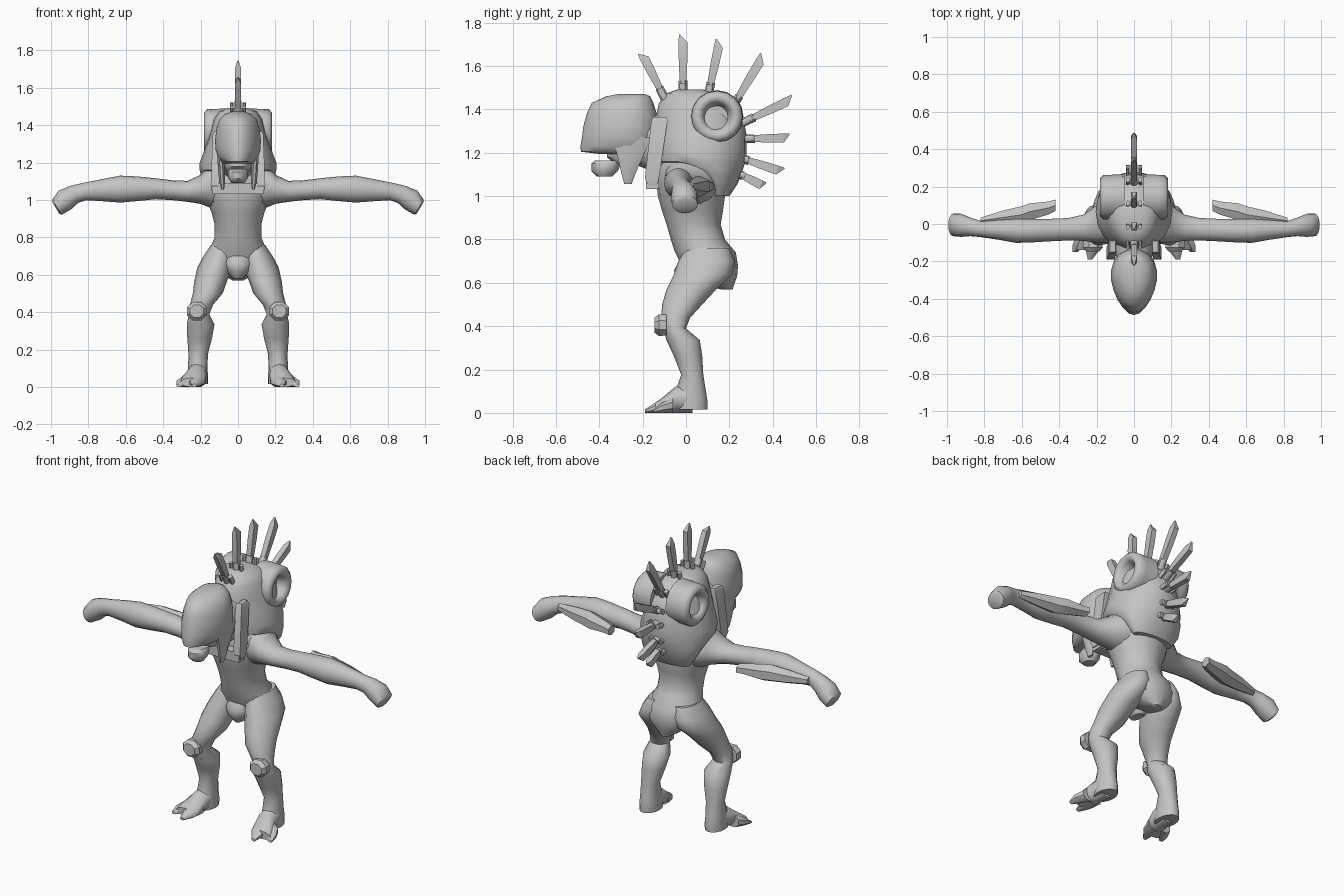
import bpy, bmesh, math
from mathutils import Vector as V

grey = bpy.data.materials.new("plain grey")
grey.diffuse_color = (0.55, 0.55, 0.55, 1)


def loft(name, rings, n=16, pair=False, egg=0.0, sharp=45):
    """Skin rings given as (centre, u, v); pair also builds the mirrored copy."""
    for side in ((1, -1) if pair else (1,)):
        bm = bmesh.new()
        off = math.pi / n if n <= 8 else 0
        k = 1 / math.cos(off) if n <= 8 else 1
        loops = []
        for c, u, v in rings:
            loop = []
            for i in range(n):
                a = 2 * math.pi * i / n + off
                p = V(c) + V(u) * (k * math.cos(a) * (1 + egg * math.sin(a))) + V(v) * (k * math.sin(a))
                loop.append(bm.verts.new((p.x * side, p.y, p.z)))
            loops.append(loop)
        for a, b in zip(loops, loops[1:]):
            for i in range(n):
                j = (i + 1) % n
                bm.faces.new((a[i], a[j], b[j], b[i]))
        bm.faces.new(loops[0])
        bm.faces.new(loops[-1])
        bmesh.ops.recalc_face_normals(bm, faces=bm.faces)
        for f in bm.faces:
            f.smooth = True
        for e in bm.edges:
            e.smooth = e.calc_face_angle(0) < math.radians(sharp)
        label = name if not pair else name + ("_left" if side > 0 else "_right")
        me = bpy.data.meshes.new(label)
        bm.to_mesh(me)
        bm.free()
        me.materials.append(grey)
        bpy.context.collection.objects.link(bpy.data.objects.new(label, me))


def level(z, y0, y1, w, x=0):
    """Horizontal ring from y0 to y1 with half width w."""
    return ((x, (y0 + y1) / 2, z), (w, 0, 0), (0, (y1 - y0) / 2, 0))


def levels(rows):
    return [level(*r) for r in rows]


def across(x, y, z, ry, rz, tilt=0):
    """Ring facing along x, tilted about y."""
    t = math.radians(tilt)
    return ((x, y, z), (0, ry, 0), (rz * math.sin(t), 0, rz * math.cos(t)))


def along(x, y, z, rx, rz):
    """Ring facing along y."""
    return ((x, y, z), (rx, 0, 0), (0, 0, rz))


# torso and pelvis
loft("torso", levels([
    (1.22, -.08, .14, .13), (1.17, -.12, .17, .18), (1.10, -.14, .18, .2), (1.0, -.13, .18, .17),
    (.93, -.11, .17, .14), (.87, -.09, .16, .125), (.80, -.07, .18, .125), (.74, -.05, .23, .15),
    (.68, -.02, .24, .165), (.63, .0, .236, .13), (.60, .06, .225, .08), (.57, .16, .215, .03)]))
loft("groin_guard", levels([
    (.70, -.03, .08, .07), (.66, -.055, .1, .08), (.62, -.05, .1, .065), (.58, -.02, .07, .025)]))

# legs
loft("leg", levels([
    (.76, .0, .2, .06, .085), (.70, -.035, .225, .085, .1), (.64, -.055, .215, .095, .122),
    (.57, -.09, .14, .088, .145), (.50, -.11, .075, .08, .162), (.44, -.115, .02, .062, .195),
    (.39, -.105, .0, .055, .208), (.335, -.09, .064, .074, .2), (.26, -.055, .075, .066, .205),
    (.175, -.022, .08, .052, .213), (.10, -.05, .092, .052, .215), (.05, -.06, .1, .055, .215),
    (.015, -.06, .098, .055, .215)]), pair=True)
loft("knee_pad", [along(.22, -.09, .405, .05, .048), along(.22, -.125, .405, .053, .05),
                  along(.22, -.146, .405, .036, .034)], n=8, pair=True, sharp=35)

# feet with two toes
loft("foot", [along(.215, .03, .07, .05, .07), along(.222, -.05, .06, .055, .06),
              along(.24, -.11, .035, .066, .035), along(.25, -.14, .024, .06, .024)], n=12, pair=True)
loft("inner_toe", [along(.215, -.08, .035, .045, .035), along(.222, -.14, .024, .036, .024),
                   along(.235, -.19, .008, .012, .008)], n=8, pair=True)
loft("outer_toe", [along(.265, -.06, .035, .04, .035), along(.295, -.11, .024, .033, .024),
                   along(.315, -.15, .008, .014, .008)], n=8, pair=True)

# arms ending in a hand bent downward
loft("arm", [
    across(.06, .03, 1.07, .12, .12), across(.14, .025, 1.075, .125, .12), across(.20, .0, 1.057, .1, .078),
    across(.27, -.02, 1.046, .07, .056), across(.35, -.028, 1.052, .06, .053), across(.44, -.032, 1.06, .06, .056),
    across(.54, -.035, 1.06, .063, .066), across(.63, -.035, 1.058, .066, .072), across(.72, -.03, 1.053, .055, .06),
    across(.82, -.027, 1.045, .043, .047, 10), across(.875, -.015, 1.03, .05, .05, 25),
    across(.925, -.007, 1.0, .062, .06, 33), across(.968, -.005, .962, .06, .048, 31),
    across(.974, -.005, .957, .04, .036, 31)], pair=True)
loft("forearm_fin", [
    across(.42, .10, 1.045, .03, .025), across(.46, .085, 1.045, .035, .028), across(.56, .065, 1.045, .045, .042),
    across(.60, .05, 1.045, .045, .042), across(.70, .035, 1.045, .037, .034),
    across(.82, .018, 1.045, .016, .02)], n=6, pair=True, sharp=30)

# back shell with round side ports
loft("back_shell", levels([
    (1.492, -.04, .08, .05), (1.475, -.09, .15, .10), (1.43, -.125, .215, .13), (1.36, -.14, .265, .15),
    (1.28, -.15, .28, .175), (1.20, -.15, .28, .205), (1.16, -.14, .275, .205), (1.12, -.03, .262, .195),
    (1.06, .06, .24, .17), (1.0, .11, .2, .13)]), n=20)
loft("side_port", [across(x, .143, 1.367, r, r) for x, r in (
    (.05, .122), (.13, .12), (.165, .118), (.182, .1), (.182, .08), (.165, .064), (.12, .05))],
    n=16, pair=True, sharp=50)

# spikes in a fan along the spine, each held by a pair of clamps: base y, z, tip y, z
for i, (y0, z0, y1, z1) in enumerate((
        (-.105, 1.465, -.22, 1.655), (-.014, 1.485, -.03, 1.745), (.106, 1.48, .14, 1.725),
        (.22, 1.42, .345, 1.66), (.275, 1.345, .487, 1.465), (.28, 1.265, .477, 1.285),
        (.255, 1.175, .454, 1.127), (.24, 1.105, .37, 1.06))):
    base, tip = V((0, y0, z0)), V((0, y1, z1))
    d = (tip - base).normalized()
    p = V((0, -d.z, d.y))
    tip -= p * .017

    def ring(t, rx, w, shift=0):
        return (base.lerp(tip, t) + p * shift, (rx, 0, 0), p * w)
    loft(f"spike_socket_{i}", [ring(-.15, .02, .02), ring(.18, .02, .02)], n=8)
    loft(f"spike_{i}", [ring(.1, .012, .013), ring(.2, .015, .016), ring(.55, .016, .02),
                        ring(.85, .015, .021), ring(1, .003, .003, .017)], n=4, sharp=20)
    for s in (-1, 1):
        x = V((s * .034, 0, 0))
        loft(f"spike_clamp_{i}_{s}", [(base + x + d * t, (.01, 0, 0), p * .014) for t in (-.05, .035)], n=8)

# neck and collar frame
loft("neck", [along(0, .0, 1.22, .13, .14), along(0, -.12, 1.24, .105, .14),
              along(0, -.22, 1.26, .09, .12)])
loft("collar_bar", levels([
    (1.365, -.15, -.09, .014, .113), (1.35, -.16, -.085, .02, .115),
    (1.08, -.19, -.125, .022, .124), (1.05, -.175, -.135, .016, .125)]), n=4, pair=True, sharp=30)
loft("collar_base", [across(x, -.155, 1.06, .03, .028) for x in (-.135, .135)], n=4)

# head: domed skull, jaw and cheek flaps
loft("skull", levels([
    (1.472, -.31, -.19, .035), (1.46, -.37, -.165, .07), (1.43, -.435, -.15, .1), (1.38, -.458, -.135, .115),
    (1.32, -.474, -.13, .122), (1.27, -.48, -.13, .12), (1.23, -.487, -.135, .108),
    (1.205, -.485, -.14, .09), (1.195, -.40, -.15, .08)]), egg=.18, n=20)
loft("palate", levels([(1.25, -.36, -.16, .08), (1.18, -.365, -.17, .075), (1.15, -.33, -.18, .06)]))
loft("jaw", levels([(1.165, -.42, -.29, .045), (1.15, -.437, -.30, .055), (1.115, -.437, -.315, .052),
                    (1.09, -.41, -.34, .035)]), n=12)
loft("cheek_flap", levels([(1.27, -.34, -.16, .015, .095), (1.18, -.315, -.20, .018, .09),
                           (1.10, -.297, -.235, .016, .085), (1.057, -.285, -.25, .008, .082)]), n=8, pair=True)
